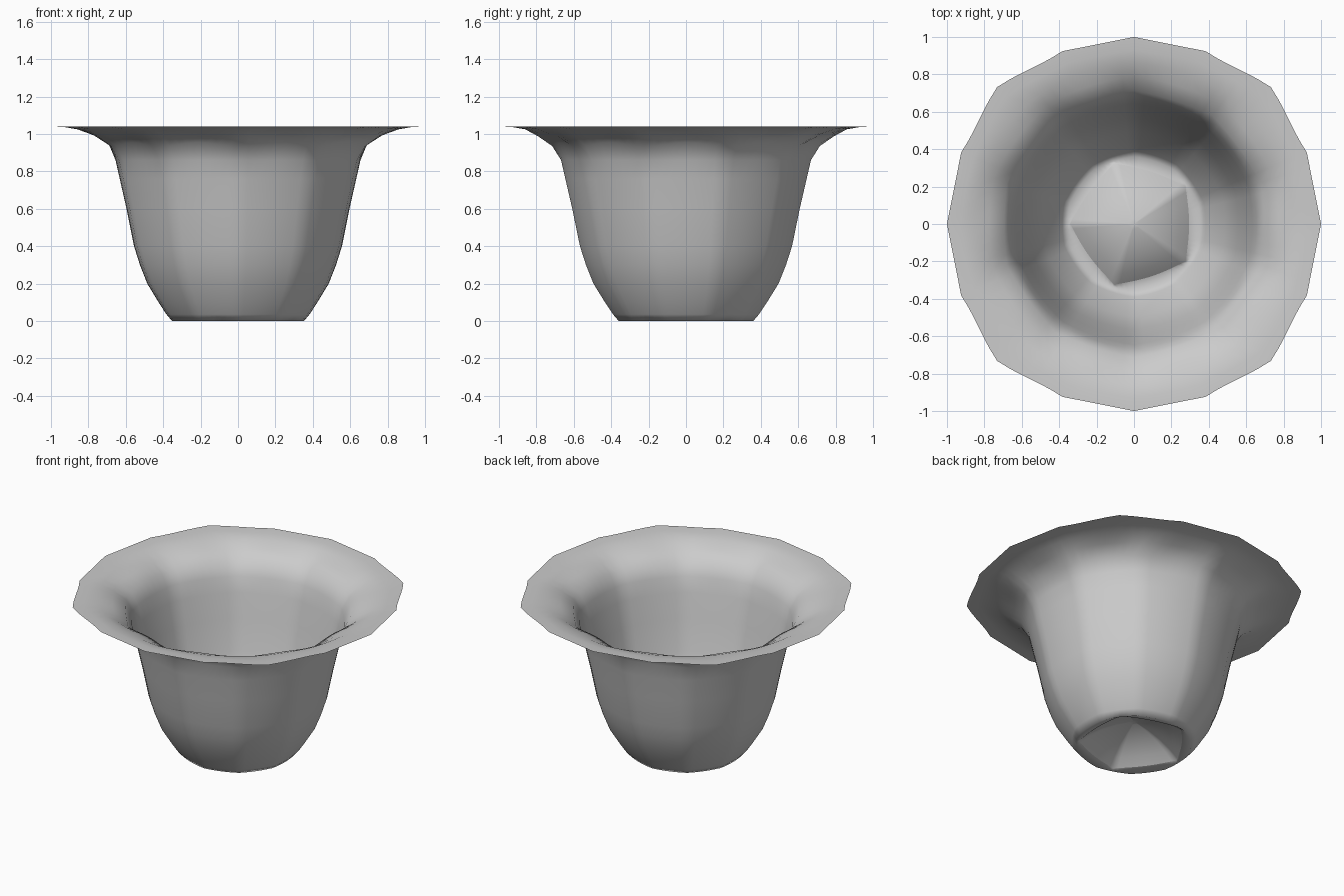
import bpy, bmesh, math

cube = bpy.data.objects.get("Cube")
if cube:
    bpy.data.objects.remove(cube, do_unlink=True)

SEGMENTS = 80  # shares corners with the 5, 10 and 16 sided rings


def polygon_factor(angle, sides, phase, amount):
    """Radius factor easing a circle towards a regular polygon."""
    step = 2 * math.pi / sides
    local = (angle - phase) % step - step / 2
    flat = math.cos(step / 2) / math.cos(local)
    return 1 + (flat - 1) * amount


def make_shell(name, rings, material, pole=None):
    """Loft rings of (radius, height, sides, phase, amount, dip)."""
    bm = bmesh.new()
    loops = []
    for radius, height, sides, phase, amount, dip in rings:
        loop = []
        for i in range(SEGMENTS):
            a = 2 * math.pi * i / SEGMENTS
            r = radius * polygon_factor(a, sides, phase, amount)
            z = height - dip * (0.5 + 0.5 * math.cos(sides * (a - phase)))
            loop.append(bm.verts.new((r * math.cos(a), r * math.sin(a), z)))
        loops.append(loop)
    for low, high in zip(loops, loops[1:]):
        for i in range(SEGMENTS):
            j = (i + 1) % SEGMENTS
            bm.faces.new((low[i], low[j], high[j], high[i]))
    if pole is not None:
        tip = bm.verts.new((0, 0, pole))
        for i in range(SEGMENTS):
            bm.faces.new((loops[-1][i], loops[-1][(i + 1) % SEGMENTS], tip))
    mesh = bpy.data.meshes.new(name)
    bm.to_mesh(mesh)
    bm.free()
    mesh.materials.append(material)
    for face in mesh.polygons:
        face.use_smooth = True
    obj = bpy.data.objects.new(name, mesh)
    bpy.context.collection.objects.link(obj)
    return obj


grey = bpy.data.materials.new("plain grey")
grey.use_nodes = True
grey.diffuse_color = (0.6, 0.6, 0.6, 1)
grey.node_tree.nodes["Principled BSDF"].inputs["Base Color"].default_value = (0.6, 0.6, 0.6, 1)

tenth = math.pi / 10
five = (5, math.pi, 0.7, 0)

# Bowl: narrow floor ring, rounded ten-sided wall and flared rim
rings = [(0.34, 0.015) + five]
wall = [(0.36, 0.0), (0.39, 0.035), (0.43, 0.095), (0.495, 0.2), (0.535, 0.3),
        (0.567, 0.4), (0.608, 0.6), (0.645, 0.76), (0.668, 0.86)]
rings += [(r, z, 10, tenth, 0.4, 0) for r, z in wall]
rings += [(0.715, 0.955, 10, tenth, 0.6, 0.02),
          (0.79, 0.995, 10, tenth, 0.4, 0.008),
          (0.86, 1.025, 16, 0, 0.4, 0),
          (0.93, 1.037, 16, 0, 0.7, 0),
          (1.0, 1.04, 16, 0, 1, 0)]
bowl = make_shell("bowl", rings, grey)

# Bulge the four diagonal rim corners slightly outwards
for v in bowl.data.vertices:
    r = math.hypot(v.co.x, v.co.y)
    if r > 0.9:
        spread = max(0, -math.cos(4 * math.atan2(v.co.y, v.co.x))) ** 2
        v.co.x *= 1 + 0.035 * spread
        v.co.y *= 1 + 0.035 * spread

# Raised five-sided dome closing the floor
dome = [(0.34, 0.015), (0.28, 0.06), (0.2, 0.105), (0.11, 0.14), (0.03, 0.16)]
make_shell("base_dome", [p + five for p in dome], grey, pole=0.165)
